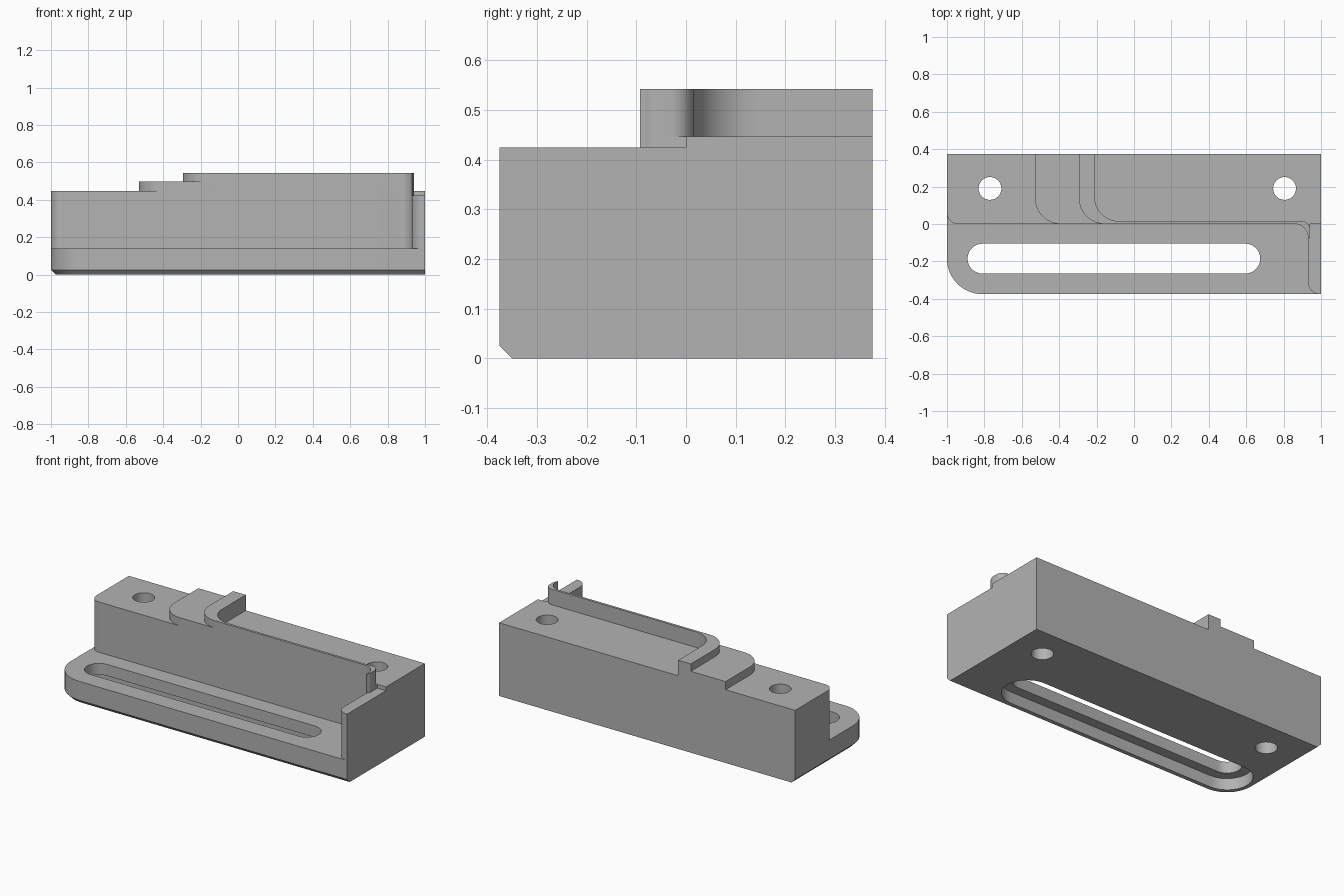
import bpy
import bmesh
from math import cos, sin, radians

if "Cube" in bpy.data.objects:
    bpy.data.objects.remove(bpy.data.objects["Cube"], do_unlink=True)

BACK, FRONT = 0.375, -0.375
FLANGE_TOP, BLOCK_TOP, CHEEK_TOP = 0.14, 0.447, 0.424
PAD_TOP, RAIL_TOP = 0.497, 0.542

grey = bpy.data.materials.new("plain grey")
grey.use_nodes = True
grey.diffuse_color = (0.45, 0.45, 0.45, 1)
grey.node_tree.nodes["Principled BSDF"].inputs["Base Color"].default_value = grey.diffuse_color


def arc(cx, cy, r, start, end, steps=14):
    """Points along a circular arc, angles in degrees."""
    angles = [radians(start + (end - start) * i / steps) for i in range(steps + 1)]
    return [(cx + r * cos(a), cy + r * sin(a)) for a in angles]


def loft(name, layers):
    """Closed solid through matching outlines given as (height, points)."""
    bm = bmesh.new()
    rings = [[bm.verts.new((x, y, z)) for x, y in pts] for z, pts in layers]
    for low, high in zip(rings, rings[1:]):
        for i in range(len(low)):
            j = (i + 1) % len(low)
            bm.faces.new((low[i], low[j], high[j], high[i]))
    bm.faces.new(rings[0][::-1])
    bm.faces.new(rings[-1])
    bmesh.ops.recalc_face_normals(bm, faces=bm.faces)
    mesh = bpy.data.meshes.new(name)
    bm.to_mesh(mesh)
    bm.free()
    mesh.materials.append(grey)
    obj = bpy.data.objects.new(name, mesh)
    bpy.context.collection.objects.link(obj)
    return obj


def prism(name, pts, bottom, top):
    return loft(name, [(bottom, pts), (top, pts)])


def cut(obj, cutters):
    for c in cutters:
        mod = obj.modifiers.new(c.name, "BOOLEAN")
        mod.operation, mod.solver, mod.object = "DIFFERENCE", "EXACT", c


def slot(r):
    return arc(-0.81, -0.185, r, 90, 270) + arc(0.595, -0.185, r, -90, 90)


def flange_outline(inset):
    return ([(1, BACK), (-1 + inset, BACK)]
            + arc(-0.81, -0.185, 0.19 - inset, 180, 270)
            + [(1, FRONT + inset)])


# Cutters: two screw holes, the long slot and its wider recess underneath
holes = [prism("hole_cutter", arc(x, 0.19, 0.061, 0, 348.75, 31), -0.1, 0.7)
         for x in (-0.77, 0.805)]
slot_cutter = prism("slot_cutter", slot(0.08), -0.1, 0.3)
recess_cutter = prism("recess_cutter", slot(0.14), -0.1, 0.07)

# Base flange with a chamfered lower edge
flange = loft("base_flange", [(0, flange_outline(0.025)), (0.025, flange_outline(0)),
                              (FLANGE_TOP, flange_outline(0))])
cut(flange, holes + [slot_cutter, recess_cutter])

# Raised block along the back
block = prism("back_block", [(1, BACK), (-1, BACK)] + arc(-0.94, 0.06, 0.06, 180, 270)
              + [(1, 0)], FLANGE_TOP, BLOCK_TOP)
cut(block, holes)

# End cheek, blended into the block
cheek = prism("end_cheek", [(1, 0)] + arc(0.86, -0.07, 0.07, 90, 0)
              + arc(0.995, -0.31, 0.065, 180, 270) + [(1, FRONT)], FLANGE_TOP, CHEEK_TOP)

# Step pad beside the rail
pad = prism("step_pad", [(-0.295, BACK), (-0.53, BACK)] + arc(-0.39, 0.14, 0.14, 180, 270)
            + arc(-0.155, 0.14, 0.14, 270, 180), BLOCK_TOP, PAD_TOP)

# Curved rail: outer face, rounded tip, then inner face
outer = [(-0.295, BACK)] + arc(-0.155, 0.14, 0.14, 180, 270) + arc(0.86, -0.07, 0.07, 90, 0)
tip = [(0.93, -0.093)] + arc(0.91, -0.06, 0.032, -45, 0, 4)
inner = arc(0.897, -0.03, 0.045, 0, 90) + arc(-0.08, 0.145, 0.13, 270, 180) + [(-0.21, BACK)]
rail = prism("guide_rail", outer + tip + inner, BLOCK_TOP, RAIL_TOP)
# Rail foot reaching down to the lower cheek
foot = prism("rail_foot", arc(0.86, -0.07, 0.07, 90, 0) + tip + [(0.942, 0)],
             CHEEK_TOP, BLOCK_TOP)

# Apply the cuts, drop the cutters and smooth the curved walls
bpy.context.view_layer.update()
graph = bpy.context.evaluated_depsgraph_get()
for obj in (flange, block):
    mesh = bpy.data.meshes.new_from_object(obj.evaluated_get(graph))
    obj.modifiers.clear()
    obj.data = mesh
for c in holes + [slot_cutter, recess_cutter]:
    bpy.data.objects.remove(c, do_unlink=True)

bpy.ops.object.select_all(action="DESELECT")
for obj in (flange, block, cheek, pad, rail, foot):
    obj.select_set(True)
bpy.context.view_layer.objects.active = flange
bpy.ops.object.shade_smooth_by_angle(angle=radians(30))
